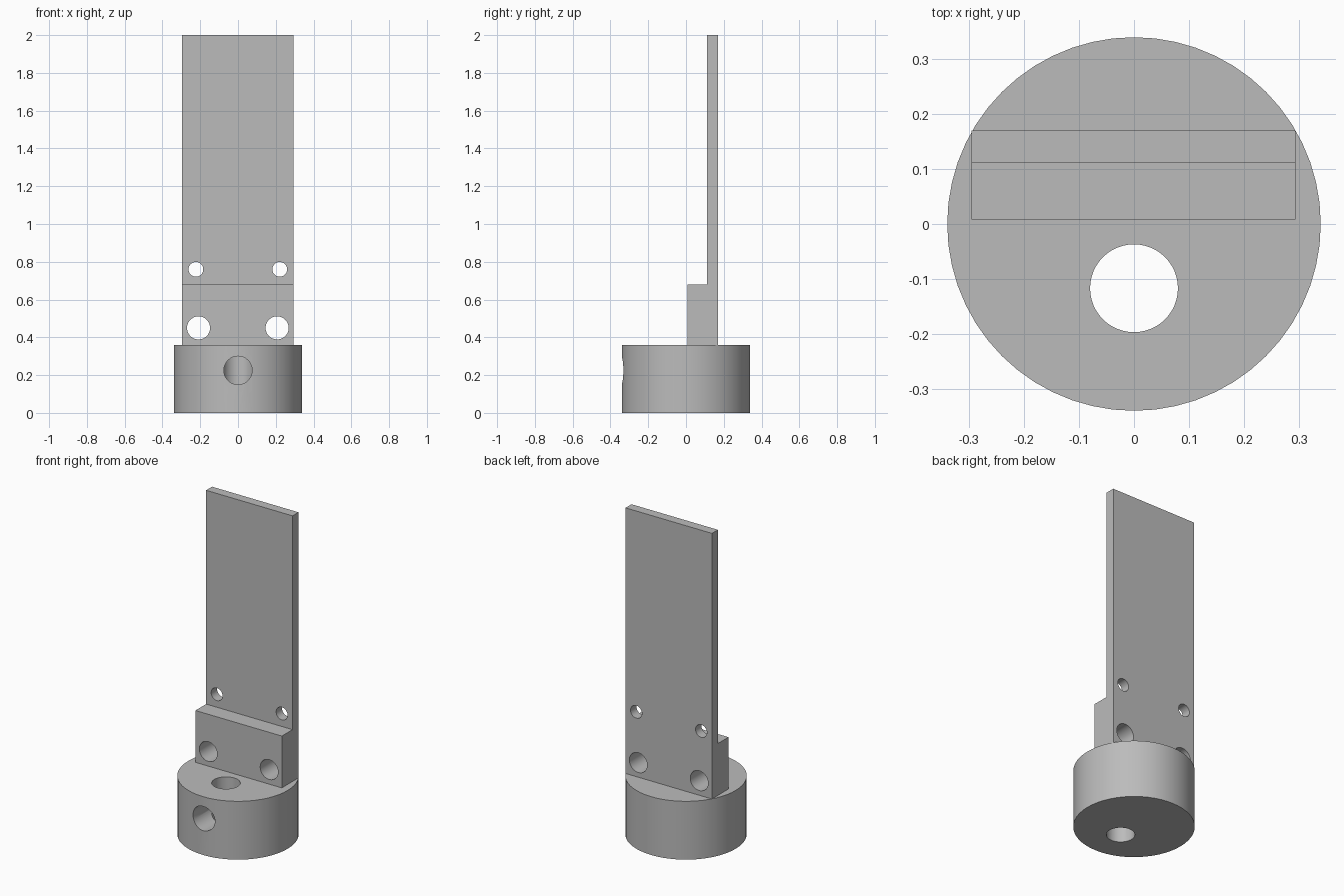
import bpy
import bmesh
from math import radians
from mathutils import Matrix, Vector

cube = bpy.data.objects.get("Cube")
if cube:
    bpy.data.objects.remove(cube, do_unlink=True)

grey = bpy.data.materials.new("plain grey")
grey.use_nodes = True
colour = (0.5, 0.5, 0.5, 1)
grey.diffuse_color = colour
grey.node_tree.nodes["Principled BSDF"].inputs["Base Color"].default_value = colour


def add_object(name, bm):
    bmesh.ops.recalc_face_normals(bm, faces=bm.faces)
    mesh = bpy.data.meshes.new(name)
    bm.to_mesh(mesh)
    bm.free()
    mesh.materials.append(grey)
    obj = bpy.data.objects.new(name, mesh)
    bpy.context.collection.objects.link(obj)
    return obj


def cylinder(name, radius, start, end, sides=48):
    start, end = Vector(start), Vector(end)
    axis = end - start
    turn = axis.to_track_quat("Z", "Y").to_matrix().to_4x4()
    bm = bmesh.new()
    bmesh.ops.create_cone(bm, cap_ends=True, segments=sides, radius1=radius,
                          radius2=radius, depth=axis.length,
                          matrix=Matrix.Translation((start + end) / 2) @ turn)
    return add_object(name, bm)


def drill(target, radius, start, end):
    cutter = cylinder("hole_cutter", radius, start, end)
    cutter.hide_render = True
    mod = target.modifiers.new("hole", "BOOLEAN")
    mod.operation = "DIFFERENCE"
    mod.solver = "EXACT"
    mod.object = cutter
    bpy.context.view_layer.objects.active = target
    bpy.ops.object.modifier_apply(modifier=mod.name)
    bpy.data.objects.remove(cutter, do_unlink=True)


# Round base with a vertical bore and a screw hole that meets it from the front
base_top = 0.36
bore_y = -0.117
base = cylinder("round_base", 0.34, (0, 0, 0), (0, 0, base_top), 56)
drill(base, 0.08, (0, bore_y, -0.1), (0, bore_y, base_top + 0.1))
drill(base, 0.075, (0, -0.5, 0.225), (0, bore_y, 0.225))

# Upright plate with a thicker foot: stepped side profile pushed across x
middle = -0.001
half_width = 0.295
profile = [(0.008, base_top), (0.17, base_top), (0.17, 2), (0.112, 2),
           (0.112, 0.68), (0.008, 0.68)]
bm = bmesh.new()
face = bm.faces.new([bm.verts.new((middle - half_width, y, z)) for y, z in profile])
side = bmesh.ops.extrude_face_region(bm, geom=[face])
moved = [v for v in side["geom"] if isinstance(v, bmesh.types.BMVert)]
bmesh.ops.translate(bm, verts=moved, vec=(2 * half_width, 0, 0))
plate = add_object("upright_plate", bm)

# Paired mounting holes through the plate and its foot
for x, z, radius in ((0.208, 0.45, 0.061), (0.222, 0.76, 0.039)):
    for sign in (-1, 1):
        hole_x = middle + sign * x
        drill(plate, radius, (hole_x, -0.1, z), (hole_x, 0.3, z))

# Smooth round walls, sharp rims
for obj in (base, plate):
    bpy.ops.object.select_all(action="DESELECT")
    obj.select_set(True)
    bpy.context.view_layer.objects.active = obj
    bpy.ops.object.shade_smooth_by_angle(angle=radians(30))
